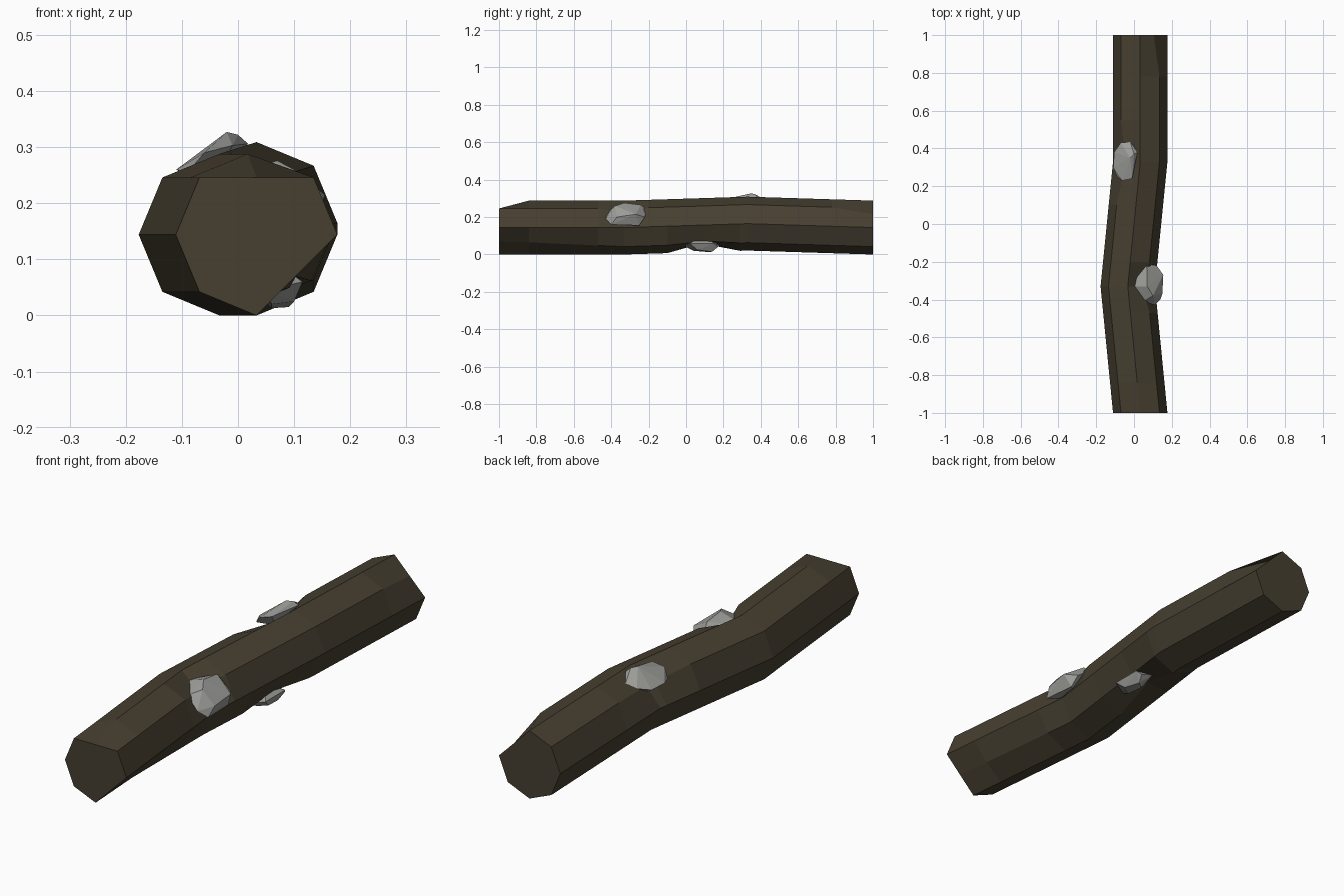
import bpy, bmesh, math

if "Cube" in bpy.data.objects:
    bpy.data.objects.remove(bpy.data.objects["Cube"])


def material(name, rgb):
    m = bpy.data.materials.new(name)
    m.diffuse_color = (*rgb, 1)
    m.use_nodes = True
    m.node_tree.nodes["Principled BSDF"].inputs["Base Color"].default_value = m.diffuse_color
    return m


bark = material("dark bark", (0.062, 0.050, 0.030))
stone = material("grey stone", (0.33, 0.33, 0.315))


def add_object(name, bm, mat):
    bmesh.ops.recalc_face_normals(bm, faces=bm.faces)
    mesh = bpy.data.meshes.new(name)
    bm.to_mesh(mesh)
    bm.free()
    mesh.materials.append(mat)
    ob = bpy.data.objects.new(name, mesh)
    bpy.context.collection.objects.link(ob)


def lerp(keys, y):
    # piecewise linear value along the log
    if y <= keys[0][0]:
        return keys[0][1]
    for (a, va), (b, vb) in zip(keys, keys[1:]):
        if y <= b:
            return va + (vb - va) * (y - a) / (b - a)
    return keys[-1][1]


# Log: octagonal rings along a crooked path, with chipped and dented corners
R = 0.144
path_x = [(-1, 0.033), (-0.33, -0.033), (0.33, 0.033), (1, 0.033)]
path_z = [(-0.33, R), (0.33, R + 0.021), (1, R)]
CHIP = math.cos(math.pi / 4)
corner_scale = {
    1: [(-0.47, 1), (-0.33, 0.76), (-0.2, 1), (0.78, 1), (1, CHIP)],   # upper right
    2: [(-1, CHIP), (-0.84, 1)],                                       # top
    3: [(0.1, 1), (0.33, 0.76), (0.55, 1)],                            # upper left
    6: [(-0.1, 1), (0.1, 0.65), (0.29, 1)],                            # bottom
    7: [(-1, CHIP), (-0.33, 1), (-0.1, 1), (0.1, 0.85), (0.29, 1)],    # lower right
}
stations = [-1, -0.84, -0.47, -0.33, -0.2, -0.1, 0.1, 0.29, 0.33, 0.55, 0.78, 1]
bm = bmesh.new()
rings = []
for y in stations:
    cx, cz = lerp(path_x, y), lerp(path_z, y)
    ring = []
    for k in range(8):
        r = R * lerp(corner_scale.get(k, [(0, 1)]), y)
        a = k * math.pi / 4
        ring.append(bm.verts.new((cx + r * math.cos(a), y, cz + r * math.sin(a))))
    rings.append(ring)
for a, b in zip(rings, rings[1:]):
    for k in range(8):
        j = (k + 1) % 8
        bm.faces.new((a[k], a[j], b[j], b[k]))
bm.faces.new(rings[0])
bm.faces.new(rings[-1])
add_object("log", bm, bark)


# Stones: faceted hulls set into the dents
def rock(name, points):
    bm = bmesh.new()
    for p in points:
        bm.verts.new(p)
    res = bmesh.ops.convex_hull(bm, input=bm.verts[:])
    loose = [v for v in bm.verts if not v.link_faces]
    bmesh.ops.delete(bm, geom=loose, context='VERTS')
    add_object(name, bm, stone)


rock("side_stone", [
    (-0.03, -0.33, 0.245), (0.05, -0.41, 0.235), (0.07, -0.33, 0.276),
    (0.06, -0.21, 0.24), (0.07, -0.24, 0.265), (0.12, -0.22, 0.20),
    (0.155, -0.27, 0.215), (0.15, -0.37, 0.20), (0.11, -0.43, 0.19),
    (0.10, -0.38, 0.26), (0.14, -0.40, 0.16), (0.13, -0.25, 0.155),
    (0.03, -0.32, 0.17)])
rock("top_stone", [
    (-0.11, 0.30, 0.26), (-0.105, 0.38, 0.26), (-0.07, 0.43, 0.275),
    (-0.02, 0.435, 0.285), (0.018, 0.38, 0.306), (0.0, 0.37, 0.322),
    (-0.02, 0.35, 0.327), (-0.01, 0.24, 0.303), (-0.06, 0.23, 0.29),
    (-0.09, 0.25, 0.255), (-0.05, 0.33, 0.22)])
rock("lower_stone", [
    (0.02, 0.08, 0.05), (0.06, 0.04, 0.02), (0.06, 0.12, 0.013),
    (0.09, 0.14, 0.015), (0.10, 0.06, 0.025), (0.10, 0.17, 0.04),
    (0.115, 0.15, 0.06), (0.115, 0.02, 0.06), (0.05, -0.01, 0.045),
    (0.05, 0.18, 0.05), (0.06, 0.09, 0.10)])
